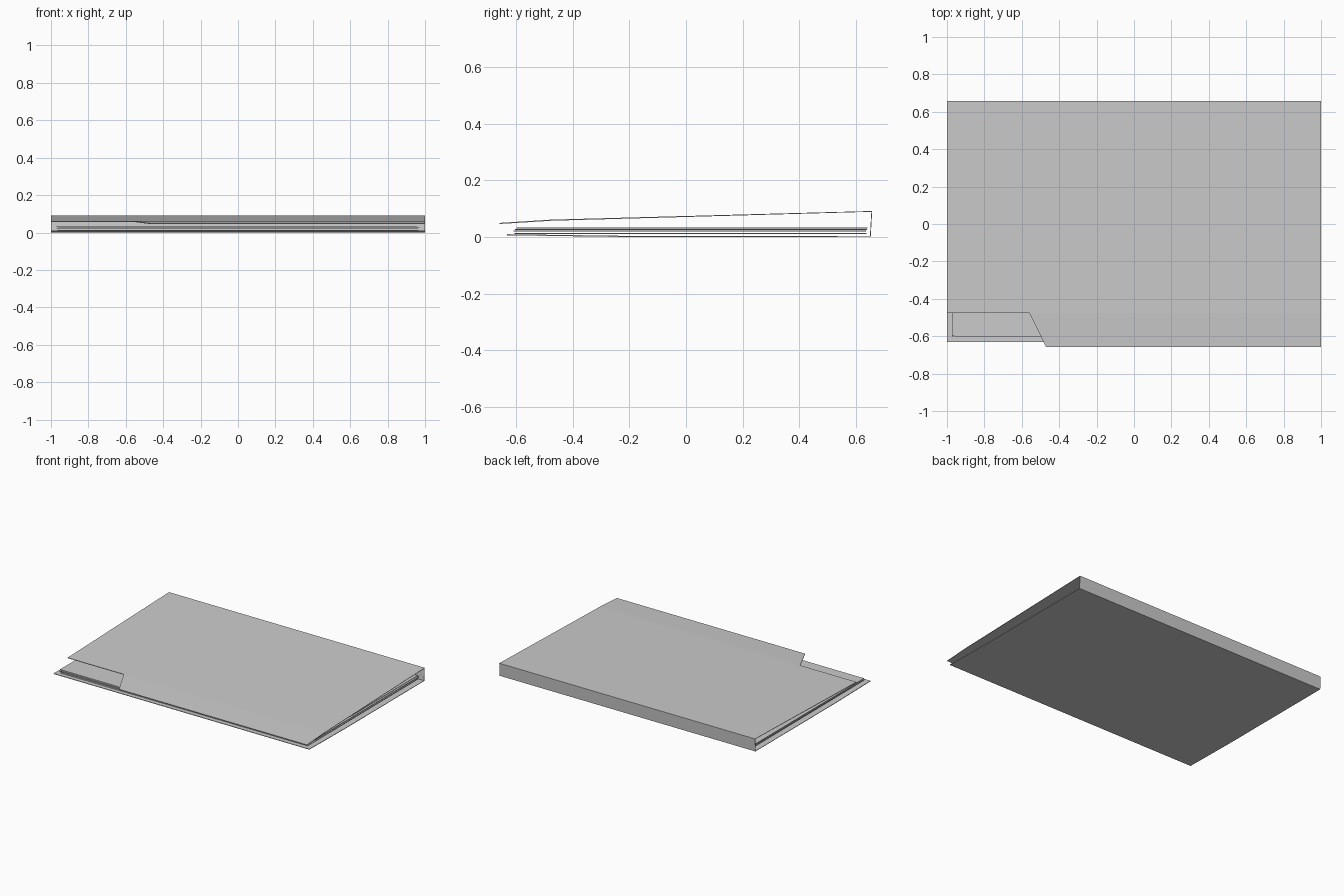
import bpy, bmesh, math
from mathutils import Matrix

if "Cube" in bpy.data.objects:
    bpy.data.objects.remove(bpy.data.objects["Cube"])


def add_object(name, bm):
    bmesh.ops.recalc_face_normals(bm, faces=bm.faces)
    mesh = bpy.data.meshes.new(name)
    bm.to_mesh(mesh)
    bm.free()
    obj = bpy.data.objects.new(name, mesh)
    bpy.context.collection.objects.link(obj)
    return obj


# Folded cover: bottom board, spine and top flap with a cut front-left corner
def build_cover():
    bm = bmesh.new()
    rows = [
        (-0.632, 0.0075), (-0.24, 0.002), (0.651, 0.002),
        (0.656, 0.090), (-0.475, 0.059), (-0.658, 0.0475),
    ]
    left_x = [-1, -1, -1, -1, -0.56, -0.47]
    left = [bm.verts.new((x, y, z)) for x, (y, z) in zip(left_x, rows)]
    right = [bm.verts.new((1, y, z)) for y, z in rows]
    notch = bm.verts.new((-1, *rows[4]))
    for i in range(5):
        face = [left[i], right[i], right[i + 1], left[i + 1]]
        if i == 3:
            face.append(notch)
        bm.faces.new(face)
    cover = add_object("folder_cover", bm)
    solid = cover.modifiers.new("thickness", 'SOLIDIFY')
    solid.thickness = 0.004
    solid.offset = 0


# Loose sheets, each lying slightly askew in the stack
def build_sheet(index, z, thick, dx, dy, angle):
    bm = bmesh.new()
    bmesh.ops.create_cube(bm, size=1)
    place = (Matrix.Translation((dx, dy, z))
             @ Matrix.Rotation(math.radians(angle), 4, 'Z')
             @ Matrix.Diagonal((1.93, 1.24, thick, 1)))
    bmesh.ops.transform(bm, matrix=place, verts=bm.verts)
    add_object(f"paper_sheet_{index}", bm)


build_cover()
sheets = [
    (0.0125, 0.003, 0.000, 0.016, 0.10),
    (0.0205, 0.003, -0.005, 0.014, -0.15),
    (0.0255, 0.003, 0.003, 0.018, 0.12),
    (0.0310, 0.003, -0.008, 0.021, 0.00),
]
for i, sheet in enumerate(sheets, 1):
    build_sheet(i, *sheet)
